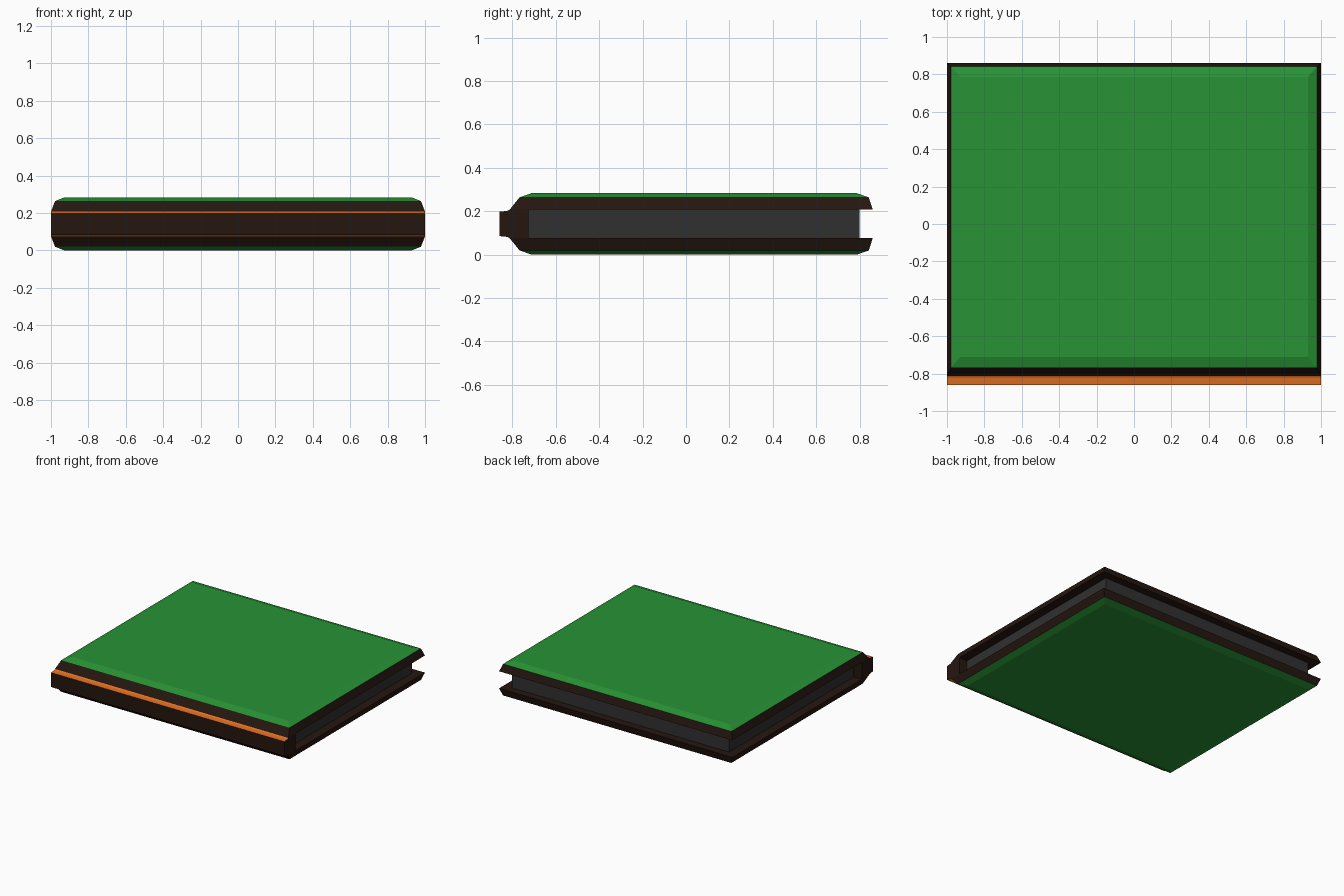
import bpy, bmesh

if "Cube" in bpy.data.objects:
    bpy.data.objects.remove(bpy.data.objects["Cube"])

MID = 0.1415   # half the total thickness
INNER = 0.066  # half the gap between the covers


def material(name, rgb):
    m = bpy.data.materials.new(name)
    m.diffuse_color = (*rgb, 1)
    m.use_nodes = True
    m.node_tree.nodes["Principled BSDF"].inputs["Base Color"].default_value = m.diffuse_color
    return m


GREEN = material("green", (0.021, 0.29, 0.035))
BROWN = material("dark_brown", (0.018, 0.008, 0.005))
ORANGE = material("orange", (0.76, 0.16, 0.016))
PAGE = material("dark_grey", (0.03, 0.03, 0.03))


def finish(name, bm, mats):
    bmesh.ops.recalc_face_normals(bm, faces=bm.faces)
    me = bpy.data.meshes.new(name)
    bm.to_mesh(me)
    bm.free()
    for m in mats:
        me.materials.append(m)
    ob = bpy.data.objects.new(name, me)
    bpy.context.collection.objects.link(ob)
    return ob


def loft(name, rings, mats, slots):
    """Join equal-sized point rings; slots(band, side) gives the material, None band = caps."""
    bm = bmesh.new()
    vs = [[bm.verts.new(p) for p in r] for r in rings]
    n = len(vs[0])
    for b in range(len(vs) - 1):
        for i in range(n):
            j = (i + 1) % n
            f = bm.faces.new((vs[b][i], vs[b][j], vs[b + 1][j], vs[b + 1][i]))
            f.material_index = slots(b, i)
    bm.faces.new(vs[0][::-1]).material_index = slots("start", 0)
    bm.faces.new(vs[-1]).material_index = slots("end", 0)
    return finish(name, bm, mats)


def rect(hx, y0, y1, z):
    return [(-hx, y0, z), (hx, y0, z), (hx, y1, z), (-hx, y1, z)]


# Covers: brown rim sloping in, then a green bevelled panel
for name, s in (("top_cover", 1), ("bottom_cover", -1)):
    rings = [rect(1.0, -0.812, 0.86, MID + s * INNER),
             rect(0.978, -0.767, 0.842, MID + s * 0.122),
             rect(0.93, -0.712, 0.787, MID + s * MID)]
    loft(name, rings, [BROWN, GREEN], lambda b, i: 1 if b in (1, "end") else 0)

# Spine: mirrored profile swept across the width, with orange ledges
half = [(-0.725, INNER), (-0.812, INNER), (-0.822, 0.060), (-0.86, 0.056)]
profile = half + [(y, -z) for y, z in reversed(half)]
loft("spine", [[(x, y, MID + z) for y, z in profile] for x in (-1, 1)],
     [BROWN, ORANGE], lambda b, i: 1 if b == 0 and i in (1, 2, 4, 5) else 0)

# Page block, set in from the cover edges
loft("pages", [rect(0.93, -0.74, 0.80, MID + z) for z in (-INNER, INNER)],
     [PAGE], lambda b, i: 0)
